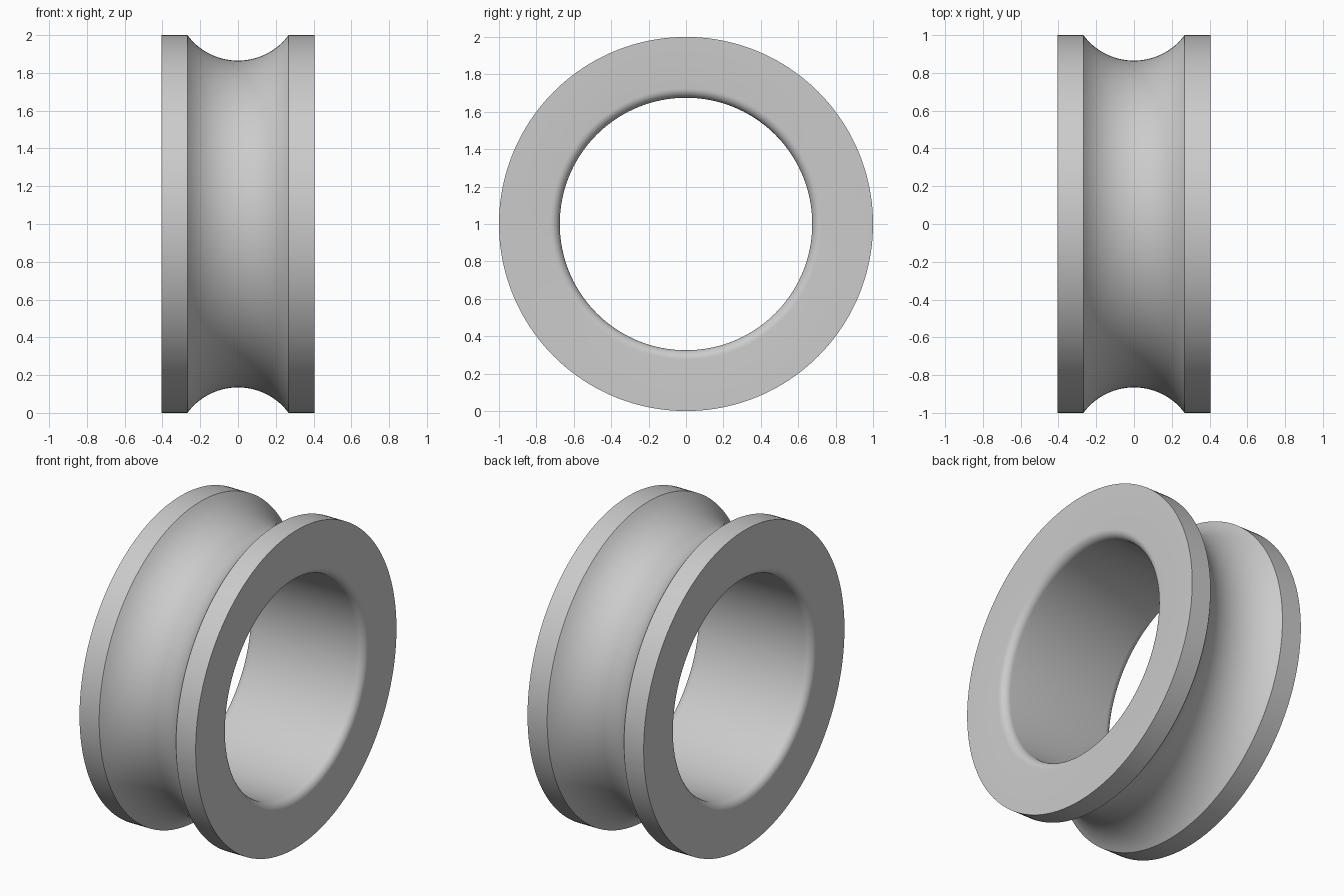
import bpy, bmesh
from math import sin, cos, asin, pi, radians
from mathutils import Matrix, Vector

cube = bpy.data.objects.get("Cube")
if cube:
    bpy.data.objects.remove(cube, do_unlink=True)

HALF_WIDTH, OUTER, BORE = 0.405, 1.0, 0.675
GROOVE_HALF, GROOVE_DEPTH, FILLET = 0.268, 0.135, 0.05
SEGMENTS = 160


def arc(cx, cr, radius, start, end, steps):
    """Points (x, radius from axis) along an arc."""
    angles = [start + (end - start) * i / steps for i in range(steps + 1)]
    return [(cx + radius * cos(a), cr + radius * sin(a)) for a in angles]


# Cross-section: rims, round groove, side faces and rounded bore edges
groove_r = (GROOVE_HALF ** 2 + GROOVE_DEPTH ** 2) / (2 * GROOVE_DEPTH)
sweep = asin(GROOVE_HALF / groove_r)
profile = [(-HALF_WIDTH, OUTER)]
profile += arc(0, OUTER - GROOVE_DEPTH + groove_r, groove_r,
               -pi / 2 - sweep, -pi / 2 + sweep, 28)
profile += [(HALF_WIDTH, OUTER)]
inset = HALF_WIDTH - FILLET
profile += arc(inset, BORE + FILLET, FILLET, 0, -pi / 2, 8)
profile += arc(-inset, BORE + FILLET, FILLET, -pi / 2, -pi, 8)

# Revolve the cross-section around the x axis
bm = bmesh.new()
verts = [bm.verts.new((x, 0, r)) for x, r in profile]
edges = [bm.edges.new((v, verts[(i + 1) % len(verts)])) for i, v in enumerate(verts)]
bmesh.ops.spin(bm, geom=verts + edges, cent=Vector(), axis=(1, 0, 0),
               angle=2 * pi, steps=SEGMENTS, use_merge=True)
bmesh.ops.remove_doubles(bm, verts=bm.verts, dist=0.0001)
bmesh.ops.recalc_face_normals(bm, faces=bm.faces)
bm.transform(Matrix.Translation((0, 0, 1)))
mesh = bpy.data.meshes.new("grooved_ring")
bm.to_mesh(mesh)
bm.free()
ring = bpy.data.objects.new("grooved_ring", mesh)
bpy.context.collection.objects.link(ring)

# Plain grey material
grey = bpy.data.materials.new("light_grey")
grey.use_nodes = True
colour = (0.6, 0.6, 0.6, 1)
grey.diffuse_color = colour
grey.node_tree.nodes["Principled BSDF"].inputs["Base Color"].default_value = colour
mesh.materials.append(grey)

# Smooth curves with crisp rims
bpy.ops.object.select_all(action='DESELECT')
ring.select_set(True)
bpy.context.view_layer.objects.active = ring
bpy.ops.object.shade_smooth_by_angle(angle=radians(30))
